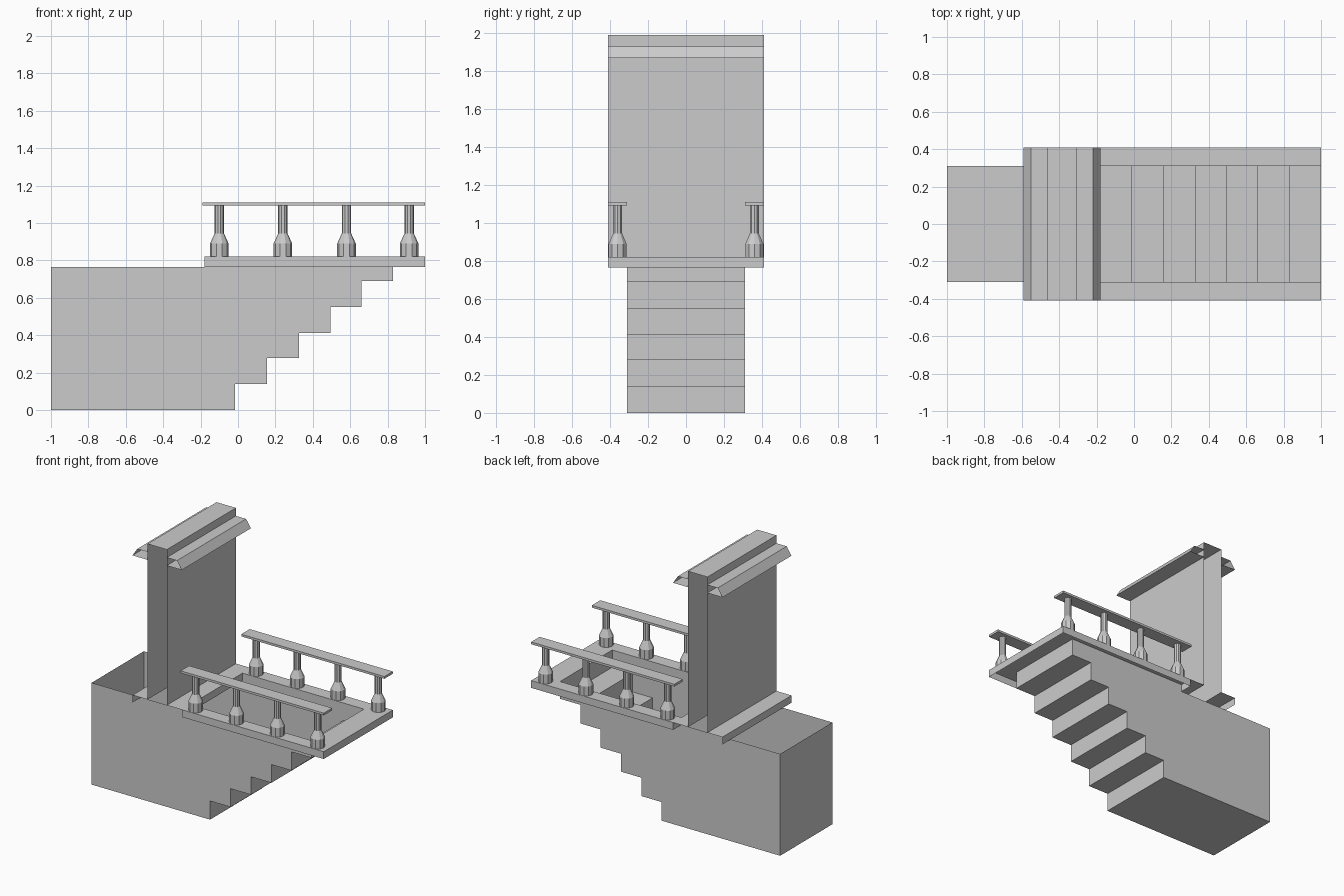
import bpy, bmesh, math

if "Cube" in bpy.data.objects:
    bpy.data.objects.remove(bpy.data.objects["Cube"])

W, IN = 0.41, 0.31            # outer and inner half widths
Z0, Z1 = 0.765, 0.82          # landing skirt bottom and landing top


def finish(name, bm):
    bmesh.ops.remove_doubles(bm, verts=bm.verts, dist=1e-5)
    me = bpy.data.meshes.new(name)
    bm.to_mesh(me)
    bm.free()
    ob = bpy.data.objects.new(name, me)
    bpy.context.collection.objects.link(ob)
    return ob


def quad(bm, pts):
    bm.faces.new([bm.verts.new(p) for p in pts])


def strip(bm, path, half):
    """Sweep an open xz path along y as a thin sheet."""
    for (xa, za), (xb, zb) in zip(path, path[1:]):
        quad(bm, [(xa, -half, za), (xa, half, za), (xb, half, zb), (xb, -half, zb)])


def box(bm, x0, x1, y0, y1, z0, z1):
    vs = bmesh.ops.create_cube(bm, size=1)["verts"]
    for v in vs:
        v.co = (x1 if v.co.x > 0 else x0, y1 if v.co.y > 0 else y0, z1 if v.co.z > 0 else z0)


# Stairwell: open-topped shell with stairs climbing towards +x
xs = [-0.015, 0.155, 0.325, 0.495, 0.66, 0.83]
zs = [0, 0.14, 0.278, 0.413, 0.55, 0.69, Z1]
stairs = [(-1, Z0), (-1, 0)]
for i, x in enumerate(xs):
    stairs += [(x, zs[i]), (x, zs[i + 1])]
bm = bmesh.new()
strip(bm, stairs, IN)
for y in (-IN, IN):
    quad(bm, [(x, y, z) for x, z in stairs + [(-0.18, Z1), (-0.18, Z0)]])
finish("stairwell", bm)

# Landing rim around the stair opening, with a hanging skirt
bm = bmesh.new()
for s in (-1, 1):
    quad(bm, [(-0.18, s * IN, Z1), (1, s * IN, Z1), (1, s * W, Z1), (-0.18, s * W, Z1)])
quad(bm, [(0.83, -IN, Z1), (1, -IN, Z1), (1, IN, Z1), (0.83, IN, Z1)])
edge = [(-0.18, -W), (1, -W), (1, W), (-0.18, W)]
for a, b in zip(edge, edge[1:]):
    quad(bm, [(*a, Z0), (*b, Z0), (*b, Z1), (*a, Z1)])
finish("landing", bm)

# Wall: hollow double sheet with foot flanges, open at both ends
half_wall = [(0.205, Z0), (0.205, Z1), (0.08, Z1), (0.08, 1.99)]
cornice = [(0.08, 1.93), (0.165, 1.93), (0.205, 1.87), (0.08, 1.87)]
CX = -0.385
bm = bmesh.new()
strip(bm, [(CX - x, z) for x, z in half_wall] + [(CX + x, z) for x, z in reversed(half_wall)], W)
finish("wall", bm)

# Cornice along both faces of the wall
bm = bmesh.new()
for s in (-1, 1):
    strip(bm, [(CX + s * x, z) for x, z in cornice], W)
finish("cornice", bm)

# Handrails
bm = bmesh.new()
for y0, y1 in ((-W, -IN), (IN, W)):
    box(bm, -0.19, 1, y0, y1, 1.093, 1.11)
finish("handrails", bm)

# Balusters: turned posts with a fat base
turned = [(0.05, Z1), (0.05, 0.89), (0.025, 0.945), (0.025, 1.093)]
N = 10
bm = bmesh.new()
for cx in (-0.1, 0.24, 0.58, 0.915):
    for cy in (-0.36, 0.36):
        rings = [[bm.verts.new((cx + r * math.cos(2 * math.pi * k / N),
                                cy + r * math.sin(2 * math.pi * k / N), z))
                  for k in range(N)] for r, z in turned]
        for a, b in zip(rings, rings[1:]):
            for k in range(N):
                j = (k + 1) % N
                bm.faces.new((a[k], a[j], b[j], b[k]))
finish("balusters", bm)
